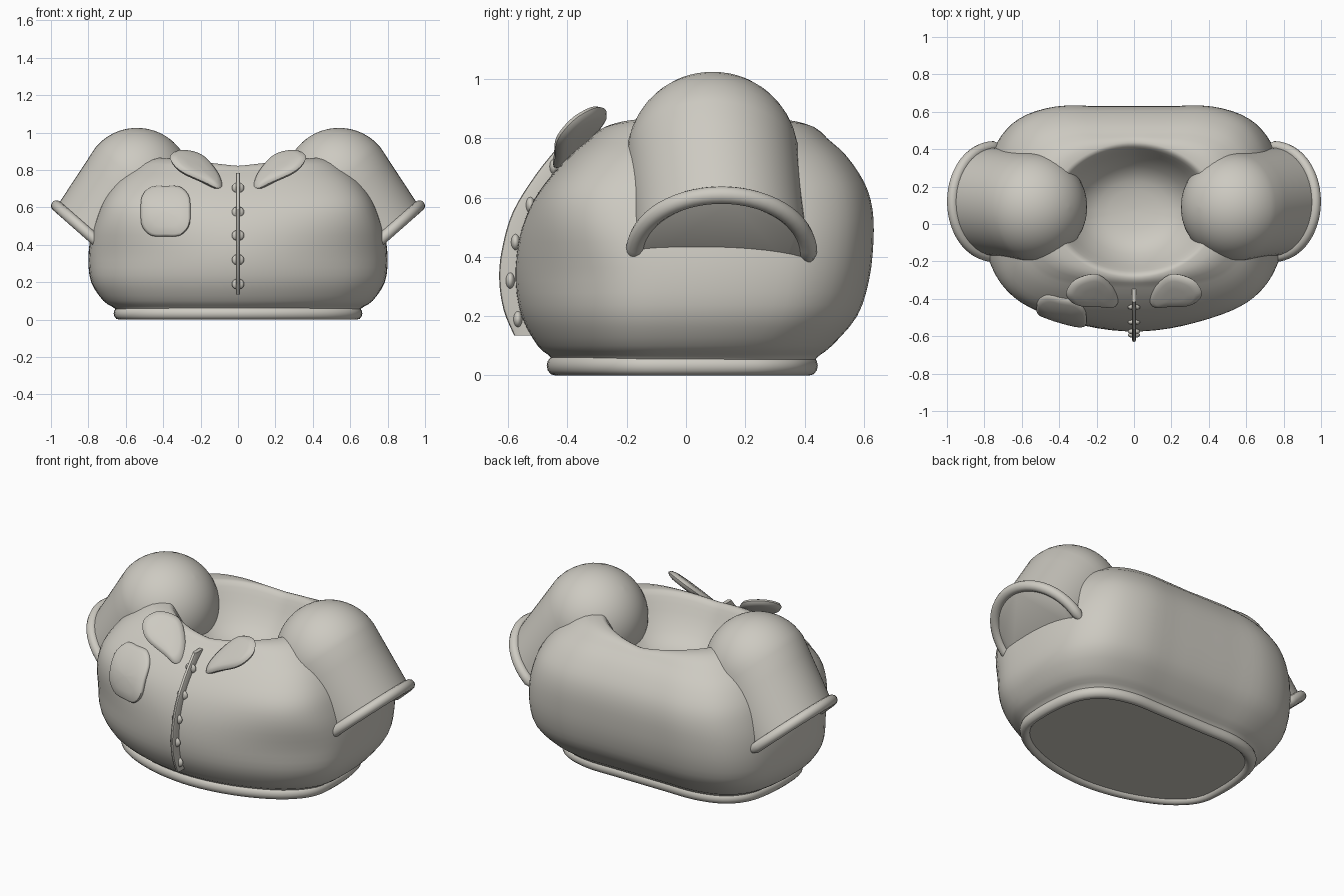
import bpy, bmesh, math
from mathutils import Vector
from mathutils.bvhtree import BVHTree

if "Cube" in bpy.data.objects:
    bpy.data.objects.remove(bpy.data.objects["Cube"])

cloth = bpy.data.materials.new("warm_grey_cloth")
cloth.diffuse_color = (0.61, 0.59, 0.535, 1)
cloth.use_nodes = True
cloth.node_tree.nodes["Principled BSDF"].inputs["Base Color"].default_value = cloth.diffuse_color


def spline(points, steps, closed=False):
    """Catmull-Rom samples through points of any dimension."""
    n = len(points)
    out = []
    for i in range(n if closed else n - 1):
        ids = [i - 1, i, i + 1, i + 2]
        ids = [k % n if closed else min(max(k, 0), n - 1) for k in ids]
        p0, p1, p2, p3 = [points[k] for k in ids]
        for s in range(steps):
            t = s / steps
            out.append(tuple(
                0.5 * (2 * b + (c - a) * t + (2 * a - 5 * b + 4 * c - d) * t * t
                       + (3 * b - a - 3 * c + d) * t ** 3)
                for a, b, c, d in zip(p0, p1, p2, p3)))
    if not closed:
        out.append(tuple(points[-1]))
    return out


def loft(name, rings, closed=False, angle=40):
    """Skin a list of equal rings; cap both ends unless closed."""
    bm = bmesh.new()
    vs = [[bm.verts.new(p) for p in r] for r in rings]
    n = len(vs[0])
    for i in range(len(vs) if closed else len(vs) - 1):
        a, b = vs[i], vs[(i + 1) % len(vs)]
        for j in range(n):
            k = (j + 1) % n
            bm.faces.new((a[j], a[k], b[k], b[j]))
    if not closed:
        bm.faces.new(vs[0])
        bm.faces.new(vs[-1])
    bmesh.ops.recalc_face_normals(bm, faces=bm.faces)
    me = bpy.data.meshes.new(name)
    bm.to_mesh(me)
    bm.free()
    me.materials.append(cloth)
    ob = bpy.data.objects.new(name, me)
    bpy.context.collection.objects.link(ob)
    bpy.ops.object.select_all(action='DESELECT')
    ob.select_set(True)
    bpy.context.view_layer.objects.active = ob
    bpy.ops.object.shade_smooth_by_angle(angle=math.radians(angle))
    return ob


# Plan outline: flat back, bowed front
half = [(0, -.575), (.25, -.545), (.48, -.465), (.66, -.35), (.775, -.19),
        (.8, .03), (.785, .27), (.735, .44), (.62, .565), (.43, .627),
        (.2, .63), (0, .63)]
plan = spline(half + [(-x, y) for x, y in half[-2:0:-1]], 4, True)
unit = [(x / .8, (y - .0275) / .6025) for x, y in plan]


def plan_ring(z, w, front, back):
    """Outline at one height; the front grows squarer towards the chest."""
    mid, h = (front + back) / 2, (back - front) / 2
    t = min(max((z - .3) / .38, 0), 1)
    t = .85 * t * t * (3 - 2 * t)
    ring = []
    for u, v in unit:
        if v < 0:
            v += t * (-max(0, 1 - abs(u) ** 4) ** .25 - v)
        ring.append(Vector((u * w, mid + v * h, z)))
    return ring


# Body shell, rising from the base to the shoulders
levels = [(.02, .64, -.44, .42), (.06, .66, -.455, .44), (.10, .72, -.50, .49),
          (.2, .785, -.555, .575), (.32, .80, -.575, .615),
          (.45, .787, -.565, .63), (.56, .755, -.53, .627),
          (.65, .715, -.475, .60), (.74, .65, -.395, .54),
          (.80, .58, -.325, .475)]
rings = [plan_ring(*lv) for lv in spline(levels, 3)]

# Neck rim, wider sideways and higher at the shoulders, rolling into a hollow
NECK = Vector((0, .075, 0))
rim = []
for p in rings[-1]:
    d = p - NECK
    a = math.atan2(d.y, d.x)
    u = abs(math.cos(a))
    r = 1 / math.hypot(math.cos(a) / .45, math.sin(a) / .36)
    rim.append(NECK + Vector((r * math.cos(a), r * math.sin(a), .822 + .048 * u ** 1.2)))
outer = rings[-1]
for t in (.25, .5, .75):
    rings.append([a.lerp(b, t) + Vector((0, 0, .5 * t * (1 - t) * (a - b).length))
                  for a, b in zip(outer, rim)])
rings.append(rim)
for k, drop in spline([(1, 0), (.945, .03), (.87, .2), (.75, .5), (.55, .82),
                       (.3, .96), (.02, 1)], 2)[1:]:
    ring = []
    for q in rim:
        p = NECK + (q - NECK) * k
        p.z = q.z + (.57 - q.z) * drop
        ring.append(p)
    rings.append(ring)
body = loft("jacket_body", rings, angle=60)
tree = BVHTree.FromPolygons([v.co for v in body.data.vertices],
                            [tuple(p.vertices) for p in body.data.polygons])


def front_y(x, z):
    hit = tree.ray_cast(Vector((x, -2, z)), Vector((0, 1, 0)))[0]
    return hit.y if hit else -.4


# Hem roll around the base
hem = []
for i in range(12):
    a = math.tau * i / 12
    c = .028 * math.cos(a)
    hem.append(plan_ring(.033 + .033 * math.sin(a), .637 + c, -.442 - c, .415 + c))
loft("hem", hem, True)


# Puffed sleeves with rolled half-round cuffs
def circle(center, e1, r, low=1, n=48):
    out = []
    for i in range(n):
        c, s = math.cos(math.tau * i / n), math.sin(math.tau * i / n)
        out.append(center + e1 * r * c * (low if c < 0 else 1) + Vector((0, r * s, 0)))
    return out


for side, s in (("right", 1), ("left", -1)):
    top = Vector((.54 * s, .09, .735))
    end = Vector((.75 * s, .12, .415))
    n = Vector((.66 * s, 0, -.75)).normalized()
    e1 = Vector((.75 * s, 0, .66)).normalized()
    rr = .29
    sl = []
    for i in range(13):
        f = math.radians(1 + 89 * i / 12)
        sl.append(circle(top - n * rr * math.cos(f), e1, rr * math.sin(f)))
    for t in (.25, .5, .75, 1):
        sl.append(circle(top.lerp(end, t), e1, rr, 1 - .85 * t))
    sl.append(circle(end + n * .012, e1, .27, .15))
    loft(side + "_sleeve", sl)
    cuff = []
    for i in range(33):
        a = math.radians(-96 + 192 * i / 32)
        out = e1 * math.cos(a) + Vector((0, math.sin(a), 0))
        fat = .03 if 0 < i < 32 else .018
        cuff.append([end + out * (.293 + fat * math.cos(math.tau * k / 12))
                     + n * fat * math.sin(math.tau * k / 12) for k in range(12)])
    loft(side + "_cuff", cuff, angle=60)


def pillow(name, outline, profile, place):
    """Rounded plate: outline scaled through (scale, height) steps."""
    pts = spline(outline, 5, True)
    cx = sum(p[0] for p in pts) / len(pts)
    cz = sum(p[1] for p in pts) / len(pts)
    return loft(name, [[place(cx + (x - cx) * k, cz + (z - cz) * k, h)
                        for x, z in pts] for k, h in profile])


# Collar flaps, splayed outwards
flap = [(.362, .875), (.31, .905), (.2, .88), (.12, .80), (.085, .73),
        (.105, .702), (.18, .735), (.29, .785), (.345, .83)]
fat = [(.4, -.024), (.75, -.021), (.93, -.013), (1, 0),
       (.93, .013), (.75, .021), (.4, .024), (.05, .025)]
for side, s in (("right", 1), ("left", -1)):
    pillow(side + "_collar_flap", flap, fat, lambda x, z, h, s=s: Vector(
        ((x - .31 * h) * s, -1.28 + 1.27 * z - .53 * x - .59 * h, z + .75 * h)))

# Patch pocket following the chest
pocket = [(-.52, .58), (-.513, .66), (-.465, .71), (-.388, .715), (-.31, .71),
          (-.262, .66), (-.255, .58), (-.262, .5), (-.31, .45), (-.388, .445),
          (-.465, .45), (-.513, .5)]
pillow("pocket", pocket,
       [(.97, -.02), (1, 0), (1, .01), (.965, .018), (.9, .022), (.6, .024),
        (.3, .025), (.05, .025)],
       lambda x, z, h: Vector((x, front_y(x, z) - h, z)))

# Button placket: a thin ridge down the front
ridge = spline([(.135, -.58), (.22, -.615), (.32, -.63), (.42, -.622),
                (.55, -.585), (.68, -.505), (.785, -.42)], 4)
loft("placket", [[Vector((x, y + d, z)) for x, d in
                  ((-.012, .072), (-.012, .014), (-.007, .003), (0, 0),
                   (.007, .003), (.012, .014), (.012, .072))]
                 for z, y in ridge])

# Buttons set on the ridge
for i, (y, z) in enumerate([(-.445, .705), (-.525, .575), (-.575, .45),
                            (-.593, .32), (-.567, .19)]):
    loft("button_%d" % (i + 1),
         [[Vector((.033 * math.cos(f) * math.cos(a), y + .016 * math.sin(f),
                   z + .029 * math.cos(f) * math.sin(a)))
           for a in [math.tau * k / 20 for k in range(20)]]
          for f in [math.radians(-87 + 174 * j / 10) for j in range(11)]])
